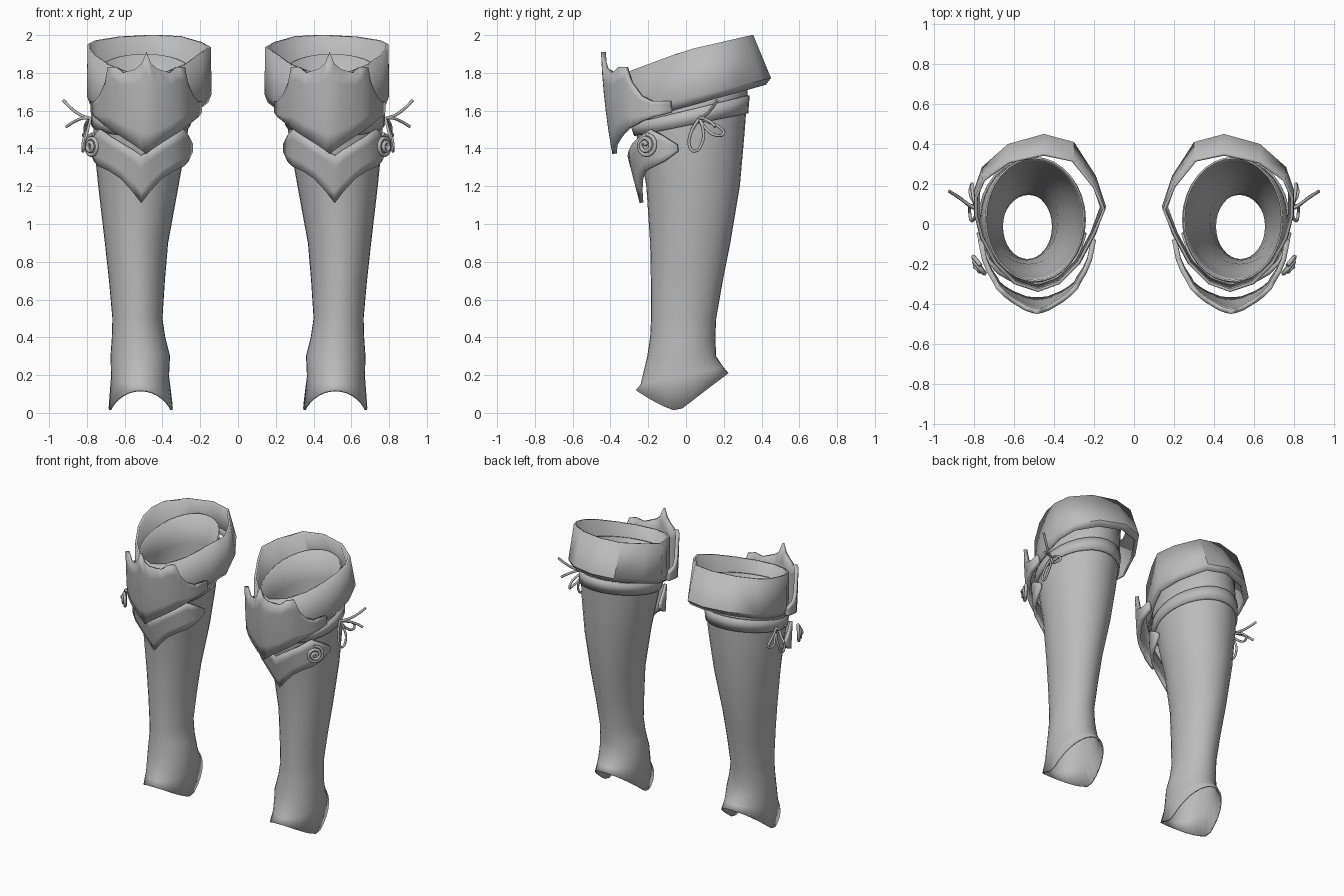
import bpy, math
from mathutils import Vector

if "Cube" in bpy.data.objects:
    bpy.data.objects.remove(bpy.data.objects["Cube"])

steel = bpy.data.materials.new("grey")
steel.diffuse_color = (0.5, 0.5, 0.5, 1)
steel.use_nodes = True
steel.node_tree.nodes["Principled BSDF"].inputs["Base Color"].default_value = steel.diffuse_color


def finish(ob, angle=40):
    """Material, mirrored twin and smooth shading."""
    ob.data.materials.append(steel)
    ob.modifiers.new("other_leg", 'MIRROR')
    bpy.context.view_layer.objects.active = ob
    if ob.type == 'MESH':
        bpy.ops.object.select_all(action='DESELECT')
        ob.select_set(True)
        bpy.ops.object.shade_smooth_by_angle(angle=math.radians(angle))


def skin(name, rows, closed, thick, angle=40):
    """Skin equal rows of points (low to high) and give them thickness."""
    n = len(rows[0])
    verts = [p for r in rows for p in r]
    faces = []
    for j in range(len(rows) - 1):
        for i in range(n if closed else n - 1):
            k = (i + 1) % n
            faces.append((j * n + i, j * n + k, (j + 1) * n + k, (j + 1) * n + i))
    me = bpy.data.meshes.new(name)
    me.from_pydata(verts, [], faces)
    ob = bpy.data.objects.new(name, me)
    bpy.context.collection.objects.link(ob)
    s = ob.modifiers.new("thickness", 'SOLIDIFY')
    s.thickness, s.offset = thick, -1
    finish(ob, angle)


def oval(x0, x1, y0, y1, zfun, n=32):
    pts = []
    for i in range(n):
        a = 2 * math.pi * i / n
        x = (x0 + x1) / 2 + (x1 - x0) / 2 * math.cos(a)
        y = (y0 + y1) / 2 + (y1 - y0) / 2 * math.sin(a)
        pts.append((x, y, zfun(y)))
    return pts


def hem(y):
    """Foot opening: low at the sides, raised over instep and heel."""
    if y < -0.04:
        return 0.01 + 0.11 * ((-0.04 - y) / 0.225) ** 1.4
    return 0.01 + 0.2 * (y + 0.04) / 0.265


# Greave: tilted oval sections of z, x range, y range, tilt
sections = [(0.20, .365, .672, -.24, .20, .2), (0.30, .36, .675, -.205, .16, 0),
            (0.40, .385, .668, -.19, .155, 0), (0.50, .40, .665, -.185, .16, 0),
            (0.70, .387, .683, -.186, .195, 0), (0.90, .37, .705, -.19, .235, 0),
            (1.20, .315, .74, -.21, .285, 0), (1.45, .27, .765, -.25, .31, .1),
            (1.60, .25, .765, -.28, .325, .25), (1.80, .245, .745, -.29, .335, .3)]
rows = [oval(.345, .685, -.265, .225, hem)]
for z, x0, x1, y0, y1, t in sections:
    rows.append(oval(x0, x1, y0, y1, lambda y: z + t * y))
skin("greave", rows, True, 0.01)

# Strap around the top of the greave
skin("strap", [oval(.25, .778, -.275, .33, lambda y: 1.52 + .2 * y),
               oval(.24, .778, -.295, .337, lambda y: 1.60 + .24 * y)], True, 0.012)

# Thigh cuff: faceted ring, flared out low at the back
plan = [(.80, .05), (.80, .17), (.76, .285), (.63, .40), (.45, .45), (.30, .41),
        (.19, .24), (.14, .09), (.19, -.05), (.27, -.20), (.37, -.30), (.48, -.34),
        (.60, -.30), (.70, -.20), (.77, -.07)]
low = [(.47 + (x - .47) * .95, y * .94, 1.62 + .26 * y) for x, y in plan]
belly = [(x, y, 1.665 + .24 * y) for x, y in plan]
top = [(.47 + (x - .47) * .99, y * (.79 if y > 0 else 1),
        1.92 + (.23 * .79 if y > 0 else .37) * y) for x, y in plan]
skin("thigh_cuff", [low, belly, top], True, 0.015)


def plate(name, cx, half, thick, steps, push):
    """Symmetric plate from half columns (offset, y, low z, high z)."""
    cols = [(-c[0],) + c[1:] for c in half[:0:-1]] + half
    rows = []
    for j in range(steps + 1):
        t = j / steps
        rows.append([(cx + d, y + push(t) * max(0, 1 - abs(d) / .3), a + (b - a) * t)
                     for d, y, a, b in cols])
    skin(name, rows, False, thick)


# Knee guard with a spiked crest, ears and side wings
plate("knee_guard", .485,
      [(0, -.44, 1.37, 1.91), (.025, -.435, 1.39, 1.85), (.06, -.425, 1.415, 1.82),
       (.13, -.385, 1.46, 1.80), (.17, -.355, 1.485, 1.83), (.205, -.32, 1.51, 1.83),
       (.22, -.29, 1.52, 1.75), (.25, -.24, 1.545, 1.68), (.275, -.18, 1.565, 1.65),
       (.295, -.08, 1.59, 1.65)],
      .025, 5, lambda t: .05 * (1 - t) ** 2 - .01 * t * t)

# Pointed plate below the knee
plate("shin_plate", .512,
      [(0, -.31, 1.11, 1.36), (.05, -.303, 1.175, 1.39), (.11, -.285, 1.24, 1.425),
       (.17, -.25, 1.28, 1.46), (.225, -.19, 1.305, 1.50), (.25, -.13, 1.33, 1.47),
       (.275, -.05, 1.385, 1.42)],
      .02, 4, lambda t: .065 * (1 - t))


def cord(name, paths, radius):
    cu = bpy.data.curves.new(name, 'CURVE')
    cu.dimensions = '3D'
    cu.bevel_depth, cu.bevel_resolution, cu.resolution_u = radius, 1, 5
    cu.use_fill_caps = True
    for pts in paths:
        sp = cu.splines.new('BEZIER')
        sp.bezier_points.add(len(pts) - 1)
        for bp, p in zip(sp.bezier_points, pts):
            bp.co = p
            bp.handle_left_type = bp.handle_right_type = 'AUTO'
    ob = bpy.data.objects.new(name, cu)
    bpy.context.collection.objects.link(ob)
    finish(ob)


# Spiral rosette on the outer side of the shin plate
u, up, c = Vector((.6, .8, 0)), Vector((0, 0, 1)), Vector((.765, -.205, 1.415))
spiral = []
for i in range(19):
    a, r = i * math.pi / 4, .012 + .0027 * i
    spiral.append(c + u * r * math.cos(a) + up * r * math.sin(a)
                  + Vector((.8, -.6, 0)) * (.03 - .0015 * i))
cord("rosette", [spiral], .011)

# Bow: two hanging loops and two loose ends
knot = (.78, .07, 1.56)
loops = [[knot, (.80, .025, 1.48), (.815, .02, 1.41), (.82, .045, 1.385),
          (.82, .085, 1.43), (.80, .09, 1.50), knot],
         [knot, (.80, .12, 1.54), (.81, .18, 1.51), (.81, .20, 1.48),
          (.82, .16, 1.47), (.80, .11, 1.50), knot]]
ends = [[knot, (.83, .10, 1.575), (.88, .135, 1.61), (.925, .165, 1.655)],
        [knot, (.82, .09, 1.56), (.87, .13, 1.54), (.91, .155, 1.515)]]
cord("bow", loops + ends, .008)
